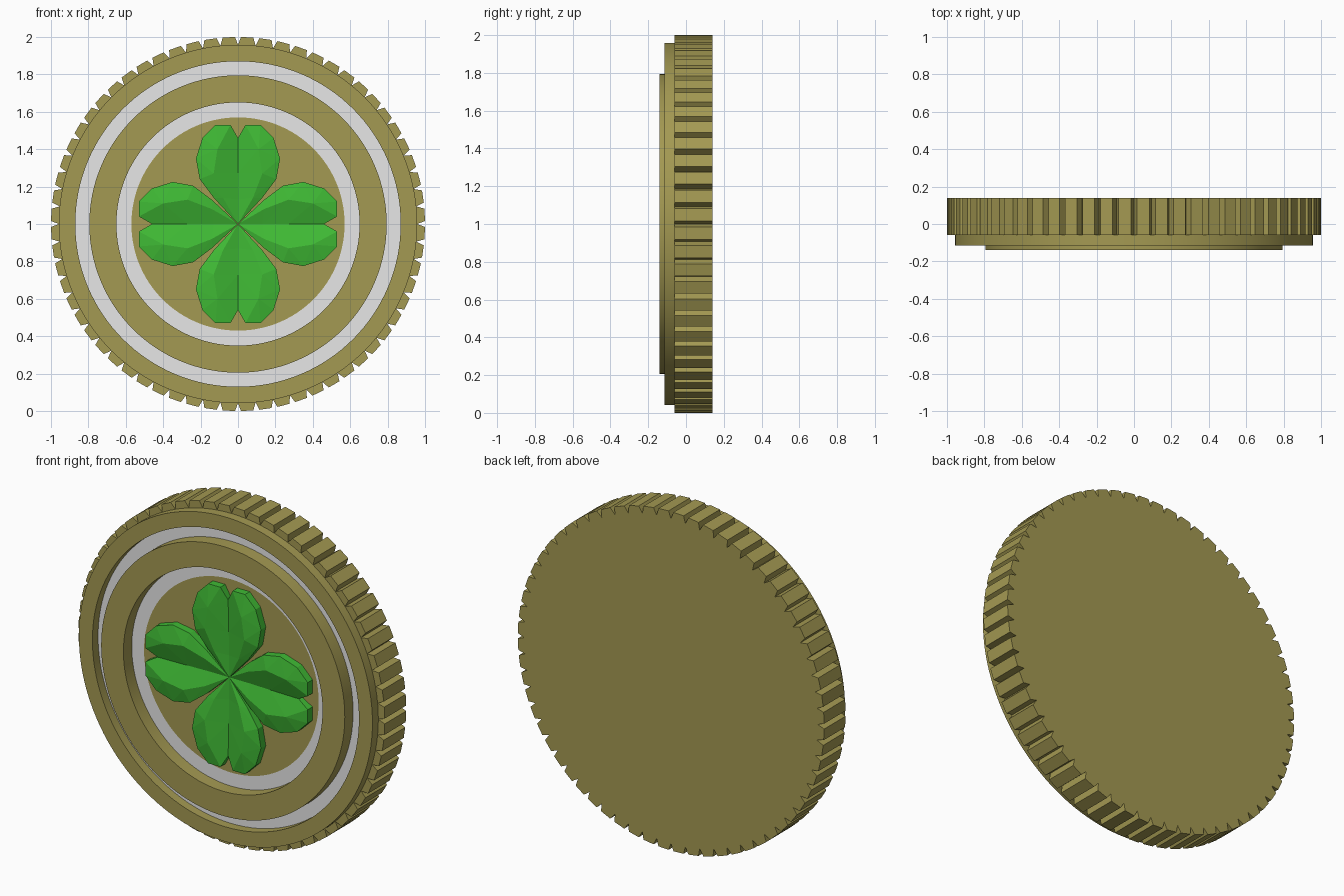
import bpy, bmesh, math

cube = bpy.data.objects.get("Cube")
if cube:
    bpy.data.objects.remove(cube, do_unlink=True)


def material(name, rgb):
    m = bpy.data.materials.new(name)
    m.use_nodes = True
    m.diffuse_color = (*rgb, 1)
    bsdf = next(n for n in m.node_tree.nodes if n.type == "BSDF_PRINCIPLED")
    bsdf.inputs["Base Color"].default_value = (*rgb, 1)
    return m


GOLD = material("dull_gold", (0.37, 0.32, 0.085))
SILVER = material("silver", (0.8, 0.8, 0.8))
GREEN = material("leaf_green", (0.05, 0.49, 0.035))


def polar(r, angle, y):
    """Point on the upright coin, angle measured from the top."""
    return (r * math.sin(angle), y, 1 + r * math.cos(angle))


def finish(bm, name, mats, smooth=False):
    bmesh.ops.remove_doubles(bm, verts=bm.verts, dist=0.0001)
    bmesh.ops.recalc_face_normals(bm, faces=bm.faces)
    mesh = bpy.data.meshes.new(name)
    bm.to_mesh(mesh)
    bm.free()
    for m in mats:
        mesh.materials.append(m)
    ob = bpy.data.objects.new(name, mesh)
    bpy.context.collection.objects.link(ob)
    if smooth:
        bpy.ops.object.select_all(action="DESELECT")
        ob.select_set(True)
        bpy.context.view_layer.objects.active = ob
        bpy.ops.object.shade_smooth_by_angle(angle=math.radians(30))
    return ob


# Notched rim: an extruded outline with V cuts
TEETH = 64
BACK, FLOOR = 0.14, -0.06
step = math.tau / TEETH
cut = 0.016
bm = bmesh.new()
outline = []
for i in range(TEETH):
    a = i * step
    outline += [(0.958, a), (1.0, a + cut), (1.0, a + step - cut)]
front = [bm.verts.new(polar(r, a, FLOOR)) for r, a in outline]
back = [bm.verts.new(polar(r, a, BACK)) for r, a in outline]
bm.faces.new(front)
bm.faces.new(back)
for i in range(len(outline)):
    j = (i + 1) % len(outline)
    bm.faces.new((front[i], front[j], back[j], back[i]))
finish(bm, "notched_rim", [GOLD])

# Stepped face: a turned profile with two silver groove floors
SEGMENTS = 128
base = FLOOR - 0.002
profile = [(0, 0), (0.958, 0), (0.958, -0.115), (0.87, -0.115), (0.87, base),
           (0.795, base), (0.795, -0.14), (0.65, -0.14), (0.65, base),
           (0.57, base), (0, base)]
bm = bmesh.new()
rings = [[bm.verts.new(polar(r, math.tau * s / SEGMENTS, y)) for r, y in profile]
         for s in range(SEGMENTS)]
for s in range(SEGMENTS):
    p, q = rings[s], rings[(s + 1) % SEGMENTS]
    for k in range(len(profile) - 1):
        corners = [p[k], p[k + 1], q[k + 1], q[k]]
        if profile[k][0] == 0:
            corners.pop()
        elif profile[k + 1][0] == 0:
            corners.pop(2)
        face = bm.faces.new(corners)
        (r0, y0), (r1, y1) = profile[k], profile[k + 1]
        face.material_index = int(y0 == y1 == base and r1 > 0)
finish(bm, "stepped_face", [GOLD, SILVER], smooth=True)

# Half leaf points: sideways, outward, height above the floor
MID = [(0, 0, 0.02), (0, 0.13, 0.02), (0, 0.27, 0.025)]
RIDGE = [(0.08, 0.14, 0.045), (0.13, 0.27, 0.065), (0.11, 0.4, 0.065)]
EDGE = [(0, 0, 0.02), (0.13, 0.14, 0.035), (0.205, 0.24, 0.045),
        (0.225, 0.35, 0.045), (0.19, 0.46, 0.045), (0.12, 0.53, 0.045),
        (0.04, 0.53, 0.045), (0, 0.46, 0.03)]
M0, M1, M2 = MID
R1, R2, R3 = RIDGE
PATCHES = [(M0, R1, M1), (M1, R1, R2), (M1, R2, M2), (M2, R2, R3),
           (M2, R3, EDGE[7]), (M0, EDGE[1], R1), (R1, EDGE[1], EDGE[2]),
           (R1, EDGE[2], R2), (R2, EDGE[2], EDGE[3]), (R2, EDGE[3], R3)]
PATCHES += [(R3, EDGE[i], EDGE[i + 1]) for i in range(3, 7)]


def ground(p):
    return (p[0], p[1], 0)


# Four folded leaves, each mirrored about its midrib
for turn, name in enumerate(("top", "left", "bottom", "right")):
    a = turn * math.pi / 2
    bm = bmesh.new()

    def add(points, side):
        verts = []
        for u, v, h in points:
            u *= side
            x = u * math.cos(a) + v * math.sin(a)
            z = v * math.cos(a) - u * math.sin(a)
            verts.append(bm.verts.new((x, base - h, 1 + z)))
        bm.faces.new(verts)

    for side in (1, -1):
        for patch in PATCHES:
            add(patch, side)
        for p, q in zip(EDGE, EDGE[1:]):
            add((p, q, ground(q), ground(p)), side)
        add([ground(p) for p in EDGE], side)
    finish(bm, name + "_leaf", [GREEN])
